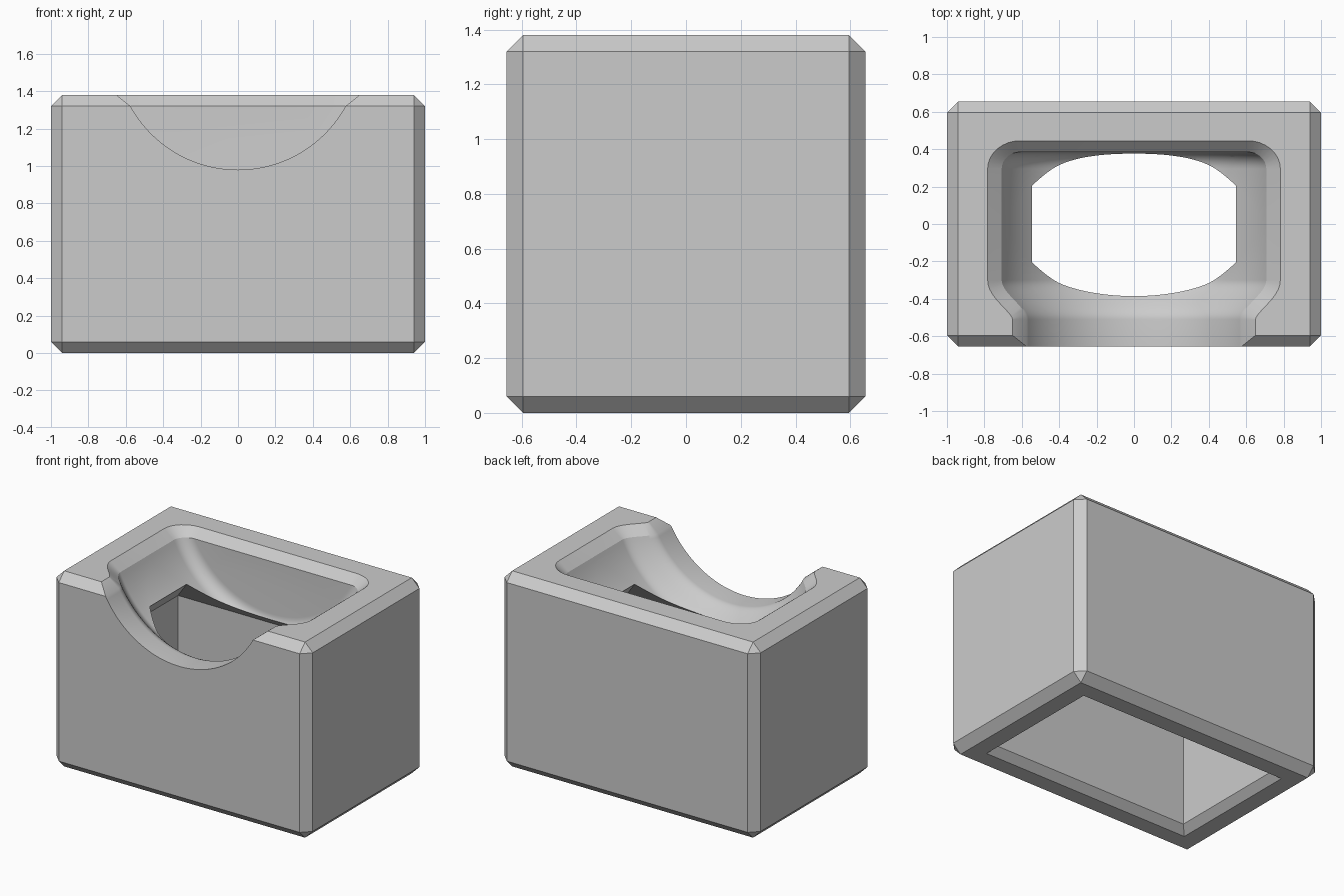
import bpy, bmesh, math
from mathutils import Vector

default = bpy.data.objects.get("Cube")
if default:
    bpy.data.objects.remove(default, do_unlink=True)

HALF_X, HALF_Y, HEIGHT, CHAMFER = 1.0, 0.655, 1.38, 0.06
AXIS_Z, BOWL_R, NOTCH_R = 1.636, 0.775, 0.656
FILLET, WALL_Y, ARC = 0.09, 0.385, 64
CAVITY_X, CAVITY_Y, CAVITY_Z, MOUTH = 0.77, 0.43, 0.86, 0.05
RIM_Z = HEIGHT - CHAMFER
FLAT_X, FLAT_Y = HALF_X - CHAMFER, HALF_Y - CHAMFER

grey = bpy.data.materials.new("plain_grey")
grey.use_nodes = True
colour = (0.6, 0.6, 0.6, 1)
grey.diffuse_color = colour
grey.node_tree.nodes["Principled BSDF"].inputs["Base Color"].default_value = colour

bm = bmesh.new()


def near(a, b):
    return abs(a - b) < 1e-4


def strip(a, b):
    for i in range(len(a) - 1):
        bm.faces.new((a[i], a[i + 1], b[i + 1], b[i]))


def polygon(chain, corners):
    bm.faces.new(chain + [bm.verts.new(c) for c in corners])


def cut(point, normal, clear):
    bmesh.ops.bisect_plane(bm, geom=bm.verts[:] + bm.edges[:] + bm.faces[:],
                           dist=1e-5, plane_co=point, plane_no=normal,
                           clear_outer=clear)


def roof_y(p):
    return CAVITY_Z + CAVITY_Y - abs(p.y)


def roof_x(p):
    return CAVITY_Z + CAVITY_X - abs(p.x)


# Bowl profile along y: back fillet, round bowl, S-shaped rise to front notch
stations = []
for i in range(9):
    t = math.pi / 2 * i / 8
    stations.append((WALL_Y - FILLET * (1 - math.cos(t)),
                     BOWL_R - FILLET * (1 - math.sin(t))))
for i in range(17):
    t = i / 16
    s = t * t * (3 - 2 * t)
    stations.append((-0.3 - 0.21 * t, BOWL_R + (NOTCH_R - BOWL_R) * s))
stations.append((-0.9, NOTCH_R))

# Bowl surface swept about the horizontal axis, with its flat back wall
rows = []
for y, r in stations:
    limit = math.acos((AXIS_Z - RIM_Z) / r)
    angles = [limit * (2 * k / ARC - 1) for k in range(ARC + 1)]
    rows.append([bm.verts.new((r * math.sin(a), y, AXIS_Z - r * math.cos(a)))
                 for a in angles])
for a, b in zip(rows, rows[1:]):
    strip(a, b)
bm.faces.new(rows[0])

# Flared rim above the bowl
rim = [row[-1] for row in reversed(rows)] + [row[0] for row in rows]
flare = []
for i, v in enumerate(rim):
    if v in rows[0]:
        normal = Vector((0, 1, 0))
    elif v in rows[-1]:
        normal = Vector((math.copysign(1, v.co.x), 0, 0))
    else:
        d = (rim[i + 1].co - rim[i - 1].co).normalized()
        normal = Vector((d.y, -d.x, 0))
    flare.append(bm.verts.new(v.co + Vector((normal.x * 0.125,
                                             normal.y * 0.1, 0.1))))
strip(rim, flare)

# Trim the bowl to the block, then open it where it meets the cavity roof
cut((0, 0, HEIGHT), (0, 0, 1), True)
cut((0, -HALF_Y, 0), (0, -1, 0), True)
cut((0, -HALF_Y, RIM_Z), (0, -1, 1), True)
for s in (-1, 1):
    cut((0, s * CAVITY_Y, CAVITY_Z), (0, s, 1), False)
    cut((s * CAVITY_X, 0, CAVITY_Z), (s, 0, 1), False)
inside = []
for f in bm.faces:
    c = f.calc_center_median()
    if c.z < min(roof_x(c), roof_y(c)):
        inside.append(f)
bmesh.ops.delete(bm, geom=inside, context='FACES')
border = [v for v in bm.verts if v.is_boundary]
hole = [v for v in border if near(v.co.z, min(roof_x(v.co), roof_y(v.co)))]

# Sloping cavity roof around the opening
for s in (-1, 1):
    side = [v for v in hole if near(v.co.z, roof_y(v.co)) and v.co.y * s > 0]
    polygon(sorted(side, key=lambda v: v.co.x),
            [(x, s * CAVITY_Y, CAVITY_Z) for x in (CAVITY_X, -CAVITY_X)])
    side = [v for v in hole if near(v.co.z, roof_x(v.co)) and v.co.x * s > 0]
    polygon(sorted(side, key=lambda v: v.co.y),
            [(s * CAVITY_X, y, CAVITY_Z) for y in (CAVITY_Y, -CAVITY_Y)])

# Cavity walls, flared mouth and bottom rim
levels = [(CAVITY_X, CAVITY_Y, CAVITY_Z), (CAVITY_X, CAVITY_Y, MOUTH),
          (CAVITY_X + MOUTH, CAVITY_Y + MOUTH, 0), (FLAT_X, FLAT_Y, 0)]
rings = []
for x, y, z in levels:
    ring = [bm.verts.new((sx * x, sy * y, z))
            for sx, sy in ((-1, -1), (1, -1), (1, 1), (-1, 1))]
    rings.append(ring + ring[:1])
for a, b in zip(rings, rings[1:]):
    strip(a, b)

# Top face around the bowl
top = [v for v in border if near(v.co.z, HEIGHT)]
polygon(sorted(top, key=lambda v: math.atan2(v.co.x, v.co.y + 0.1)),
        [(FLAT_X, -FLAT_Y, HEIGHT), (FLAT_X, FLAT_Y, HEIGHT),
         (-FLAT_X, FLAT_Y, HEIGHT), (-FLAT_X, -FLAT_Y, HEIGHT)])

# Front face below the notch, and the chamfer on either side of it
front = [v for v in border if near(v.co.y, -HALF_Y)]
polygon(sorted(front, key=lambda v: v.co.x),
        [(FLAT_X, -HALF_Y, RIM_Z), (FLAT_X, -HALF_Y, CHAMFER),
         (-FLAT_X, -HALF_Y, CHAMFER), (-FLAT_X, -HALF_Y, RIM_Z)])
slope = [v for v in border if near(v.co.z - v.co.y, RIM_Z + HALF_Y)]
for s in (-1, 1):
    side = [v for v in slope if v.co.x * s > 0]
    polygon(sorted(side, key=lambda v: v.co.z),
            [(s * FLAT_X, -FLAT_Y, HEIGHT), (s * FLAT_X, -HALF_Y, RIM_Z)])

# Remaining outer faces: sides, back, chamfers and corner triangles
signs = (-1, 1)
for sx in signs:
    polygon([], [(sx * HALF_X, y * FLAT_Y, z) for y, z in
                 ((-1, CHAMFER), (1, CHAMFER), (1, RIM_Z), (-1, RIM_Z))])
    for sy in signs:
        polygon([], [(sx * x, sy * y, z) for x, y, z in
                     ((HALF_X, FLAT_Y, CHAMFER), (FLAT_X, HALF_Y, CHAMFER),
                      (FLAT_X, HALF_Y, RIM_Z), (HALF_X, FLAT_Y, RIM_Z))])
        for z, end in ((CHAMFER, 0), (RIM_Z, HEIGHT)):
            polygon([], [(sx * HALF_X, sy * FLAT_Y, z),
                         (sx * FLAT_X, sy * HALF_Y, z),
                         (sx * FLAT_X, sy * FLAT_Y, end)])
    for z, end in ((CHAMFER, 0), (RIM_Z, HEIGHT)):
        polygon([], [(sx * HALF_X, -FLAT_Y, z), (sx * HALF_X, FLAT_Y, z),
                     (sx * FLAT_X, FLAT_Y, end), (sx * FLAT_X, -FLAT_Y, end)])
polygon([], [(x * FLAT_X, HALF_Y, z) for x, z in
             ((-1, CHAMFER), (1, CHAMFER), (1, RIM_Z), (-1, RIM_Z))])
for sy, z, end in ((-1, CHAMFER, 0), (1, CHAMFER, 0), (1, RIM_Z, HEIGHT)):
    polygon([], [(-FLAT_X, sy * HALF_Y, z), (FLAT_X, sy * HALF_Y, z),
                 (FLAT_X, sy * FLAT_Y, end), (-FLAT_X, sy * FLAT_Y, end)])

# Weld into one shell
bmesh.ops.remove_doubles(bm, verts=bm.verts[:], dist=1e-4)
bm.normal_update()
bmesh.ops.recalc_face_normals(bm, faces=bm.faces[:])
mesh = bpy.data.meshes.new("hollow_block")
bm.to_mesh(mesh)
bm.free()
mesh.materials.append(grey)
block = bpy.data.objects.new("hollow_block", mesh)
bpy.context.collection.objects.link(block)
bpy.context.view_layer.objects.active = block
block.select_set(True)
bpy.ops.object.shade_smooth_by_angle(angle=math.radians(25))
